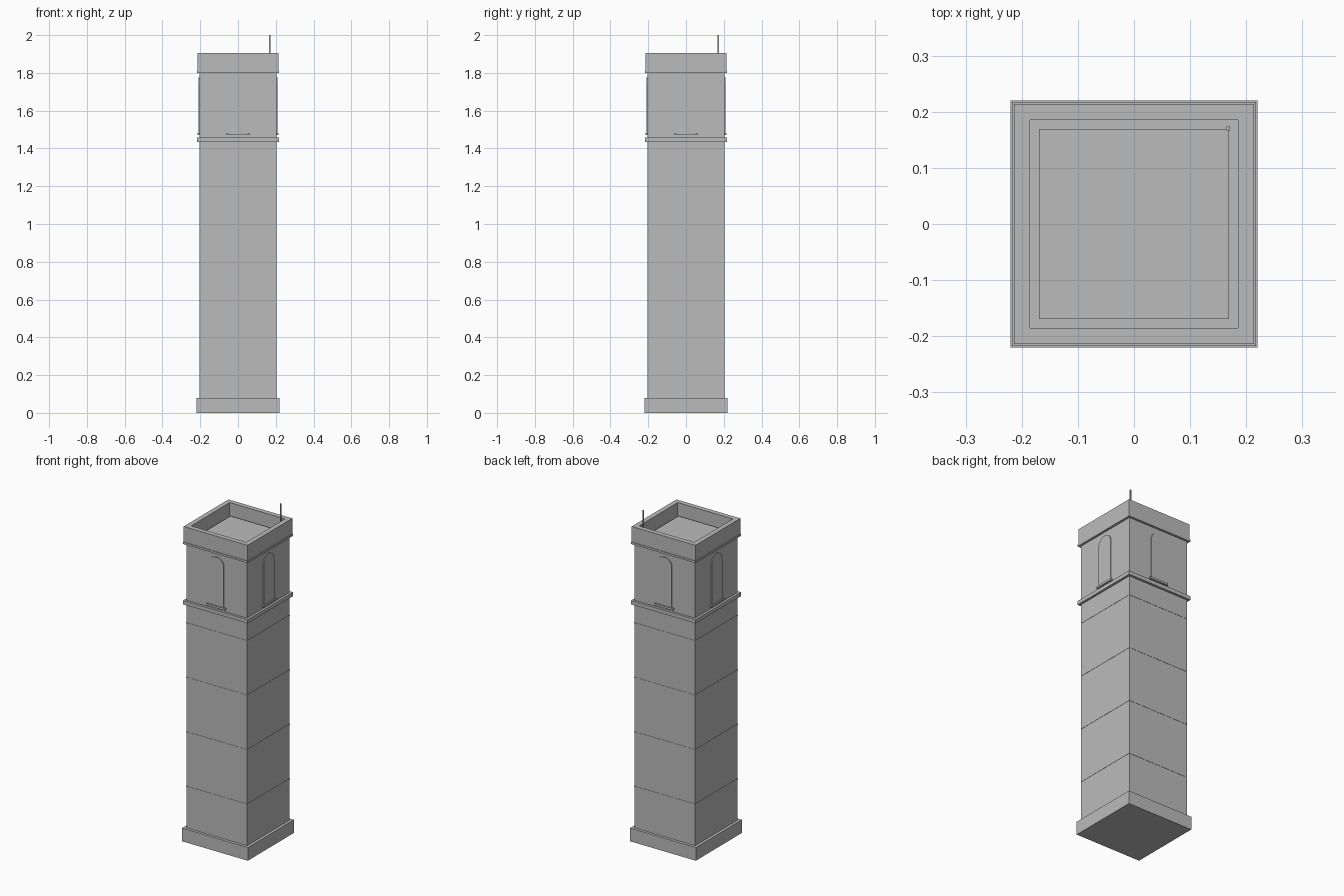
import bpy
import bmesh
from math import pi, cos, sin
from mathutils import Matrix

cube = bpy.data.objects.get("Cube")
if cube:
    bpy.data.objects.remove(cube, do_unlink=True)

stone = bpy.data.materials.new("grey_stone")
stone.use_nodes = True
COLOUR = (0.5, 0.5, 0.5, 1)
stone.diffuse_color = COLOUR
stone.node_tree.nodes["Principled BSDF"].inputs["Base Color"].default_value = COLOUR


def finish(name, bm):
    bmesh.ops.recalc_face_normals(bm, faces=bm.faces[:])
    mesh = bpy.data.meshes.new(name)
    bm.to_mesh(mesh)
    bm.free()
    mesh.materials.append(stone)
    obj = bpy.data.objects.new(name, mesh)
    bpy.context.collection.objects.link(obj)
    return obj


def box(name, size, centre, turn=0):
    bm = bmesh.new()
    matrix = (Matrix.Rotation(turn, 4, "Z") @ Matrix.Translation(centre)
              @ Matrix.Diagonal((*size, 1)))
    bmesh.ops.create_cube(bm, size=1, matrix=matrix)
    return finish(name, bm)


def block(name, half, low, high):
    return box(name, (2 * half, 2 * half, high - low), (0, 0, (low + high) / 2))


def square_ring(name, outer, inner, low, high):
    bm = bmesh.new()
    loops = []
    for half, z in ((outer, low), (outer, high), (inner, high), (inner, low)):
        loops.append([bm.verts.new((x * half, y * half, z))
                      for x, y in ((-1, -1), (1, -1), (1, 1), (-1, 1))])
    for a, b in zip(loops, loops[1:] + loops[:1]):
        for i in range(4):
            j = (i + 1) % 4
            bm.faces.new((a[i], a[j], b[j], b[i]))
    return finish(name, bm)


def arch_panel(name, half, low, high, back, front, turn):
    spring = high - half
    outline = [(-half, low), (half, low)]
    outline += [(half * cos(i * pi / 16), spring + half * sin(i * pi / 16))
                for i in range(17)]
    bm = bmesh.new()
    face = bm.faces.new([bm.verts.new((x, -back, z)) for x, z in outline])
    result = bmesh.ops.extrude_face_region(bm, geom=[face])
    moved = [v for v in result["geom"] if isinstance(v, bmesh.types.BMVert)]
    bmesh.ops.translate(bm, verts=moved, vec=(0, back - front, 0))
    bmesh.ops.transform(bm, verts=bm.verts[:], matrix=Matrix.Rotation(turn, 4, "Z"))
    return finish(name, bm)


# Main tower
WALL = 0.203
block("base_plinth", 0.22, 0, 0.08)
block("shaft", WALL, 0.08, 1.435)
for i in range(1, 5):
    z = 0.33 * i
    square_ring(f"joint_band_{i}", WALL + 0.0015, WALL - 0.01, z - 0.003, z + 0.003)
block("belfry_cornice", 0.217, 1.435, 1.458)
block("belfry", WALL, 1.458, 1.805)

# Arched panels and sills on all four sides
for i, side in enumerate(("front", "left", "back", "right")):
    turn = i * pi / 2
    arch_panel(f"{side}_arch", 0.05, 1.475, 1.775, WALL - 0.01, WALL + 0.005, turn)
    box(f"{side}_sill", (0.124, 0.02, 0.012), (0, -WALL - 0.001, 1.476), turn)

# Parapet and roof
square_ring("parapet_lip", 0.217, 0.185, 1.8, 1.812)
square_ring("parapet", 0.214, 0.185, 1.805, 1.906)
block("roof_deck", 0.169, 1.8, 1.835)

# Mast in the rear corner
box("mast", (0.007, 0.007, 0.2), (0.168, 0.17, 1.9))
